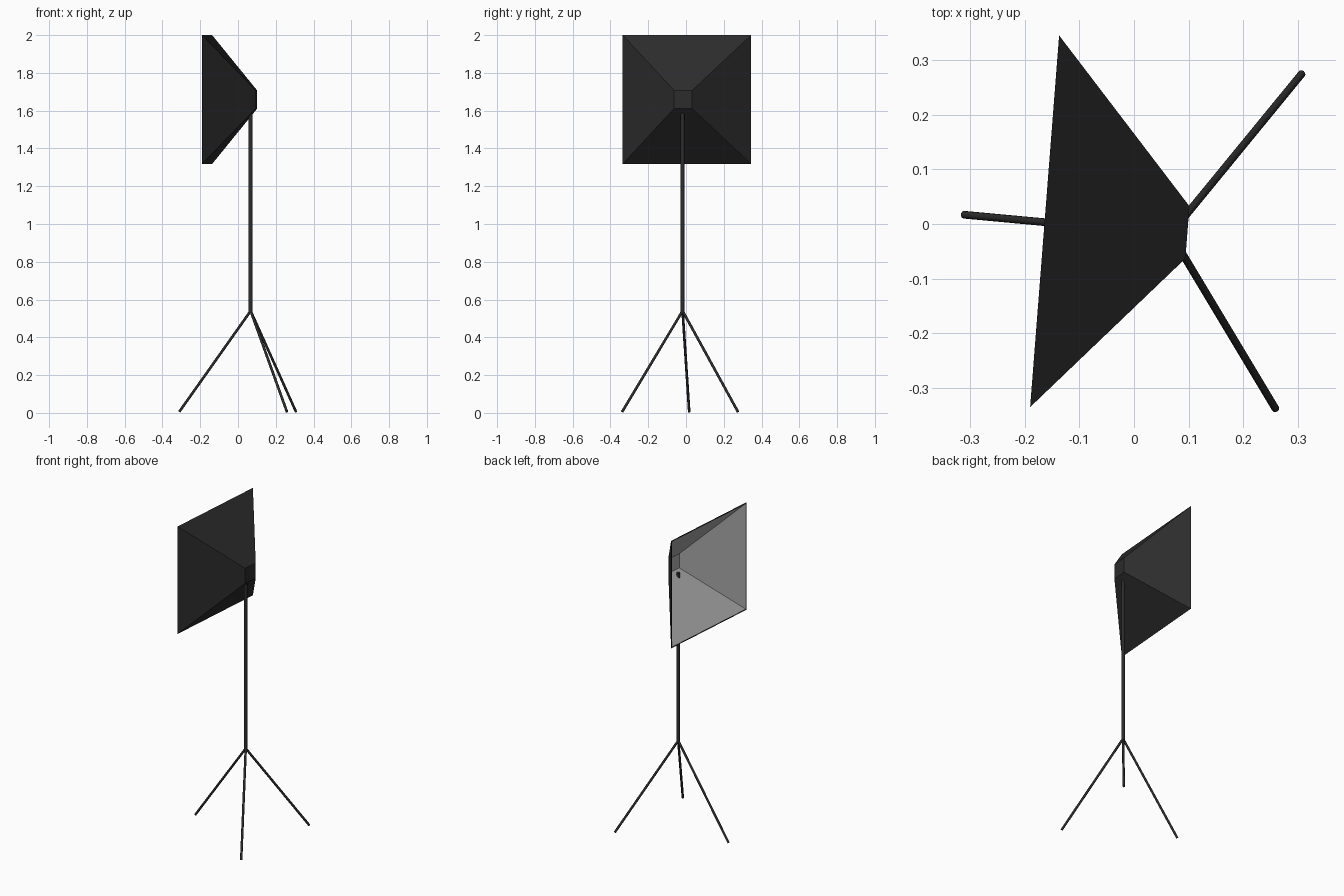
import bpy, bmesh, math
from mathutils import Vector, Matrix

if "Cube" in bpy.data.objects:
    bpy.data.objects.remove(bpy.data.objects["Cube"])


def material(name, v):
    m = bpy.data.materials.new(name)
    m.diffuse_color = (v, v, v, 1)
    m.use_nodes = True
    m.node_tree.nodes["Principled BSDF"].inputs["Base Color"].default_value = m.diffuse_color
    return m


black = material("black", 0.025)
silver = material("silver lining", 0.42)


def finish(name, bm, mats):
    bmesh.ops.recalc_face_normals(bm, faces=bm.faces)
    me = bpy.data.meshes.new(name)
    bm.to_mesh(me)
    bm.free()
    for m in mats:
        me.materials.append(m)
    ob = bpy.data.objects.new(name, me)
    bpy.context.collection.objects.link(ob)
    return ob


def tube(name, a, b, r):
    a, b = Vector(a), Vector(b)
    bm = bmesh.new()
    bmesh.ops.create_cone(bm, cap_ends=True, segments=12, radius1=r, radius2=r,
                          depth=(b - a).length)
    rot = (b - a).to_track_quat('Z', 'Y').to_matrix().to_4x4()
    bm.transform(Matrix.Translation((a + b) / 2) @ rot)
    ob = finish(name, bm, [black])
    for p in ob.data.polygons:
        p.use_smooth = len(p.vertices) == 4


# Stand: centre pole and three splayed legs
hub = (0.067, -0.018, 0.54)
tube("pole", (hub[0], hub[1], 0.53), (hub[0], hub[1], 1.605), 0.0105)
for i, (x, y) in enumerate([(-0.311, 0.017), (0.307, 0.275), (0.259, -0.338)]):
    tube(f"leg_{i + 1}", hub, (x, y, 0.006), 0.007)


# Softbox: square pyramid shell, closed at the small end, open towards -x
def shell(bm, x0, h0, x1, h1, mat):
    rings = [[bm.verts.new((x, sy * h, sz * h))
              for sy, sz in ((-1, -1), (1, -1), (1, 1), (-1, 1))]
             for x, h in ((x0, h0), (x1, h1))]
    faces = [bm.faces.new((rings[0][i], rings[0][(i + 1) % 4],
                           rings[1][(i + 1) % 4], rings[1][i])) for i in range(4)]
    faces.append(bm.faces.new(rings[1]))
    for f in faces:
        f.material_index = mat
    return rings[0]


bm = bmesh.new()
outer = shell(bm, 0, 0.341, 0.262, 0.048, 0)
inner = shell(bm, 0, 0.335, 0.257, 0.045, 1)
for i in range(4):  # black rim
    j = (i + 1) % 4
    bm.faces.new((outer[i], outer[j], inner[j], inner[i]))
bm.transform(Matrix.Translation((-0.1635, 0.005, 1.659))
             @ Matrix.Rotation(math.radians(-4.46), 4, 'Z'))
finish("softbox", bm, [black, silver])
